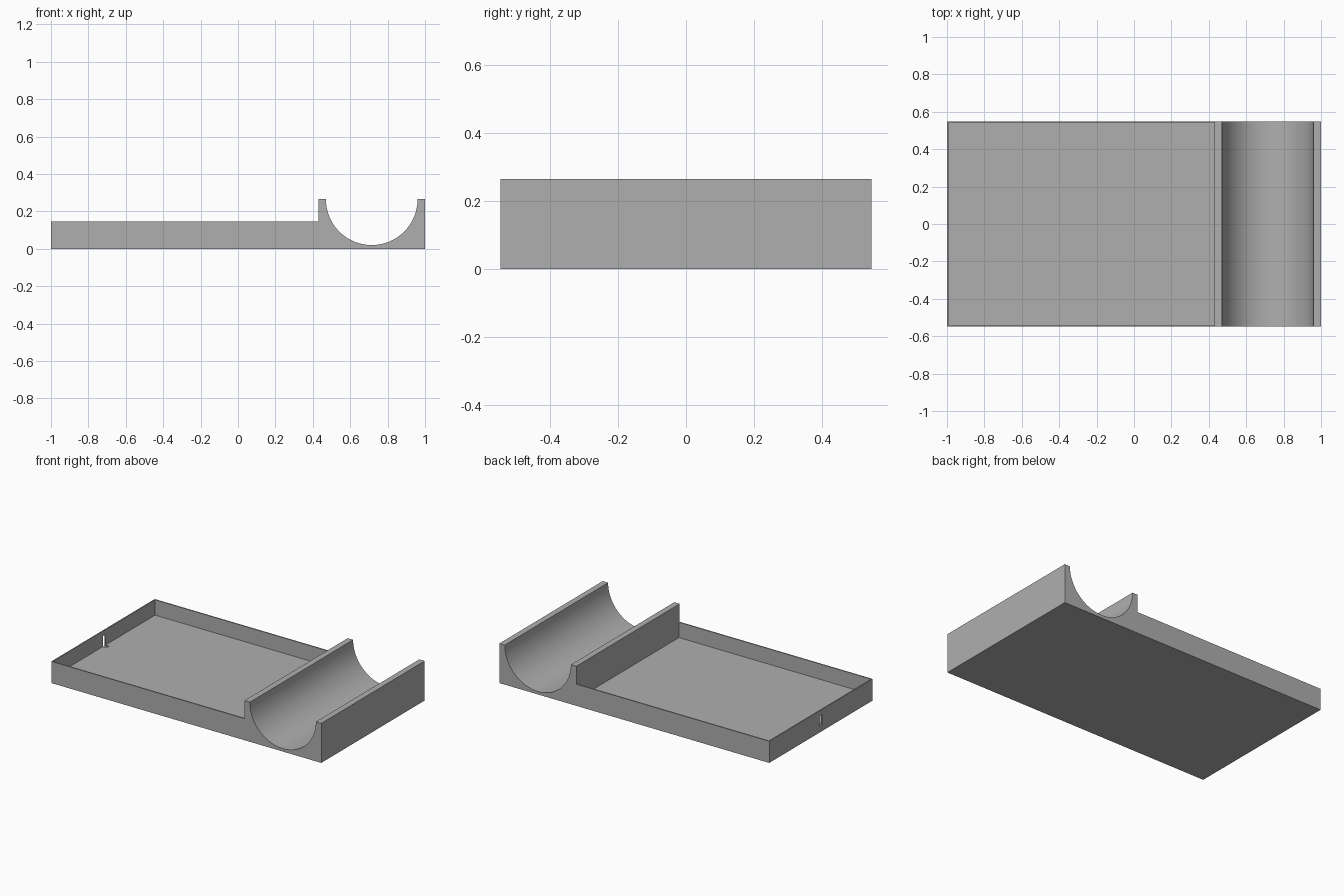
import bpy
import bmesh
from math import cos, sin, pi, radians
from mathutils import Matrix, Vector

old = bpy.data.objects.get("Cube")
if old:
    bpy.data.objects.remove(old, do_unlink=True)

# Main dimensions
HALF_Y = 0.547
WALL = 0.008
FLOOR_Z = 0.042
TRAY_Z = 0.145
RIM_Z = 0.265
STEP_X = 0.43
CRADLE_X = 0.715
RADIUS = 0.245
SEGMENTS = 64

grey = bpy.data.materials.new("plain grey")
grey.use_nodes = True
colour = (0.43, 0.43, 0.43, 1)
grey.diffuse_color = colour
grey.node_tree.nodes["Principled BSDF"].inputs["Base Color"].default_value = colour


def make_object(name, bm):
    bmesh.ops.recalc_face_normals(bm, faces=bm.faces)
    mesh = bpy.data.meshes.new(name)
    bm.to_mesh(mesh)
    bm.free()
    mesh.materials.append(grey)
    obj = bpy.data.objects.new(name, mesh)
    bpy.context.collection.objects.link(obj)
    return obj


def extrude_profile(name, points):
    """Extrude an x-z outline from front to back."""
    bm = bmesh.new()
    face = bm.faces.new([bm.verts.new((x, -HALF_Y, z)) for x, z in points])
    out = bmesh.ops.extrude_face_region(bm, geom=[face])
    moved = [v for v in out["geom"] if isinstance(v, bmesh.types.BMVert)]
    bmesh.ops.translate(bm, verts=moved, vec=(0, 2 * HALF_Y, 0))
    return make_object(name, bm)


def box(name, low, high):
    low, high = Vector(low), Vector(high)
    bm = bmesh.new()
    place = Matrix.Translation((low + high) / 2) @ Matrix.Diagonal((*(high - low), 1))
    bmesh.ops.create_cube(bm, size=1, matrix=place)
    return make_object(name, bm)


def cut(target, cutter):
    cutter.hide_render = True
    mod = target.modifiers.new(cutter.name, 'BOOLEAN')
    mod.operation = 'DIFFERENCE'
    mod.solver = 'EXACT'
    mod.object = cutter
    bpy.context.view_layer.objects.active = target
    bpy.ops.object.modifier_apply(modifier=mod.name)
    bpy.data.objects.remove(cutter, do_unlink=True)


# Side outline: low tray block stepping up to a half-round cradle
arc = [(CRADLE_X + RADIUS * cos(a), RIM_Z - RADIUS * sin(a))
       for a in (pi * i / SEGMENTS for i in range(SEGMENTS + 1))]
outline = [(-1, 0), (1, 0), (1, RIM_Z), *arc,
           (STEP_X, RIM_Z), (STEP_X, TRAY_Z), (-1, TRAY_Z)]
body = extrude_profile("tray_with_cradle", outline)

# Hollow of the tray, up to the cradle wall
inner_y = HALF_Y - WALL
cut(body, box("tray_hollow", (WALL - 1, -inner_y, FLOOR_Z), (STEP_X, inner_y, 0.4)))

# Narrow slot through the end wall, cutting slightly into the floor
cut(body, box("end_slot", (-1.05, -0.013, FLOOR_Z - 0.006), (-0.965, 0.013, 0.112)))

# Smooth cradle, sharp edges elsewhere
bpy.ops.object.select_all(action='DESELECT')
body.select_set(True)
bpy.context.view_layer.objects.active = body
bpy.ops.object.shade_smooth_by_angle(angle=radians(30))
